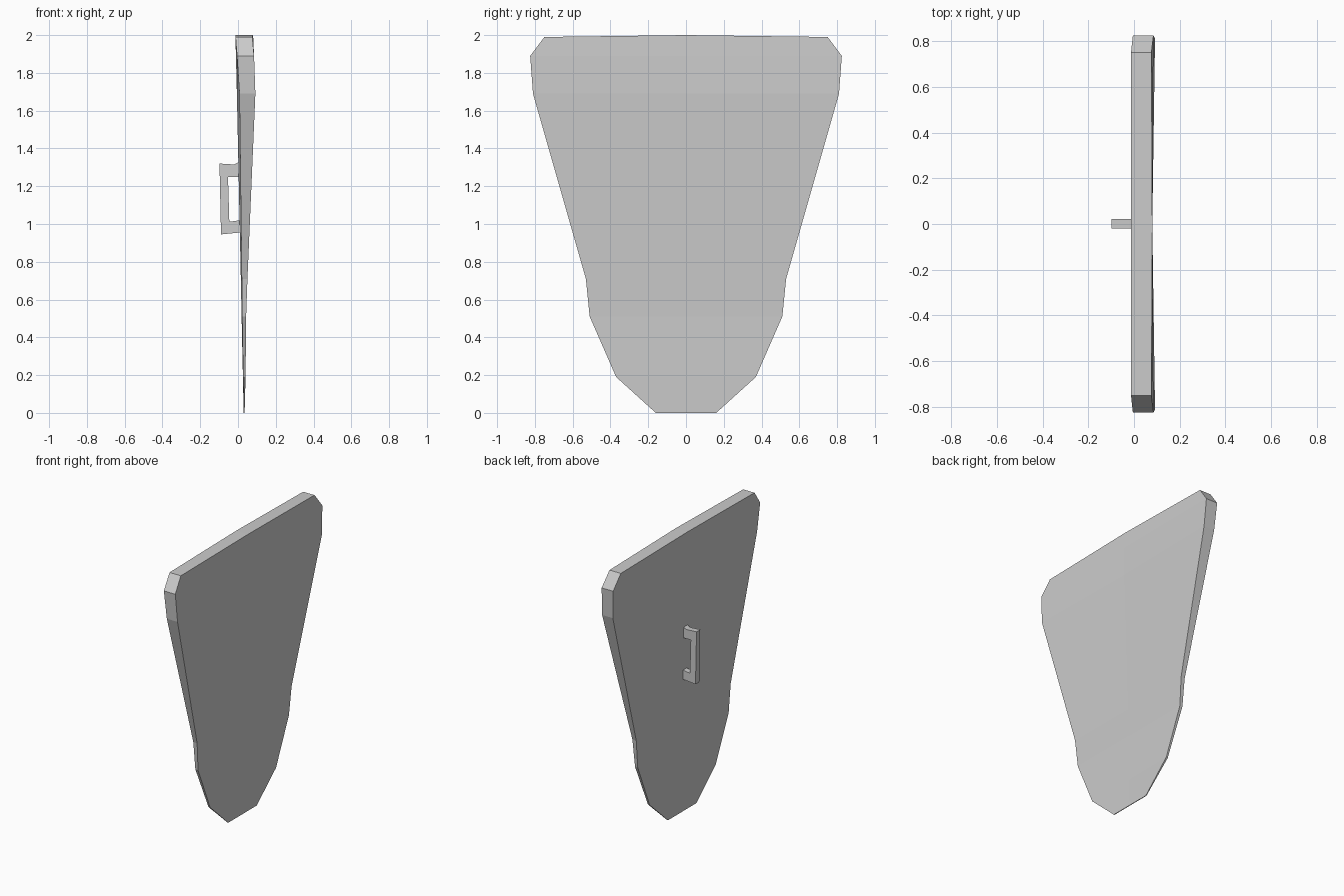
import bpy

if "Cube" in bpy.data.objects:
    bpy.data.objects.remove(bpy.data.objects["Cube"])


def make_object(name, verts, faces):
    mesh = bpy.data.meshes.new(name)
    mesh.from_pydata(verts, [], faces)
    mesh.update()
    obj = bpy.data.objects.new(name, mesh)
    bpy.context.collection.objects.link(obj)
    return obj


# Shield rows: z at edge, z at centre, half width,
# back x (edge, centre), front x (edge, centre)
rows = [
    (0.00, 0.00, 0.16, 0.030, 0.030, 0.035, 0.035),
    (0.19, 0.19, 0.37, 0.027, 0.026, 0.040, 0.039),
    (0.51, 0.51, 0.51, 0.022, 0.019, 0.043, 0.042),
    (0.71, 0.71, 0.53, 0.020, 0.015, 0.050, 0.048),
    (1.69, 1.69, 0.81, 0.008, -0.006, 0.092, 0.080),
    (1.89, 1.89, 0.825, -0.005, -0.011, 0.085, 0.080),
    (1.99, 2.00, 0.75, -0.013, -0.014, 0.076, 0.080),
]
verts, faces = [], []
for ze, zc, w, be, bc, fe, fc in rows:
    # ring order: back left, back middle, back right, front right, middle, left
    verts += [(be, -w, ze), (bc, 0, zc), (be, w, ze),
              (fe, w, ze), (fc, 0, zc), (fe, -w, ze)]
n = 6
for r in range(len(rows) - 1):
    for i in range(n):
        j = (i + 1) % n
        faces.append((r * n + j, r * n + i, (r + 1) * n + i, (r + 1) * n + j))
last = (len(rows) - 1) * n
for b, flip in ((0, False), (last, True)):
    for f in ((0, 1, 4, 5), (1, 2, 3, 4)):
        q = [b + k for k in f]
        faces.append(tuple(q[::-1] if flip else q))
make_object("shield_plate", verts, faces)

# Bracket handle on the back: C-shaped profile in x,z, extruded along y
outer = [(0.012, 0.955), (-0.09, 0.945), (-0.098, 1.32), (-0.02, 1.315), (0.008, 1.33)]
inner = [(0.011, 1.02), (-0.046, 1.012), (-0.053, 1.25), (-0.015, 1.25), (0.008, 1.25)]
loop = outer + inner[::-1]
m, k = len(loop), len(outer)
hv = [(x, y, z) for y in (-0.02, 0.022) for x, z in loop]
hf = []
for i in range(k - 1):
    q = (i, i + 1, m - 2 - i, m - 1 - i)
    hf.append(q[::-1])
    hf.append(tuple(v + m for v in q))
for i in range(m):
    j = (i + 1) % m
    hf.append((i, j, j + m, i + m))
make_object("handle", hv, hf)

# Consistent outward normals
import bmesh
for obj in bpy.data.objects:
    bm = bmesh.new()
    bm.from_mesh(obj.data)
    bmesh.ops.recalc_face_normals(bm, faces=bm.faces)
    bm.to_mesh(obj.data)
    bm.free()
